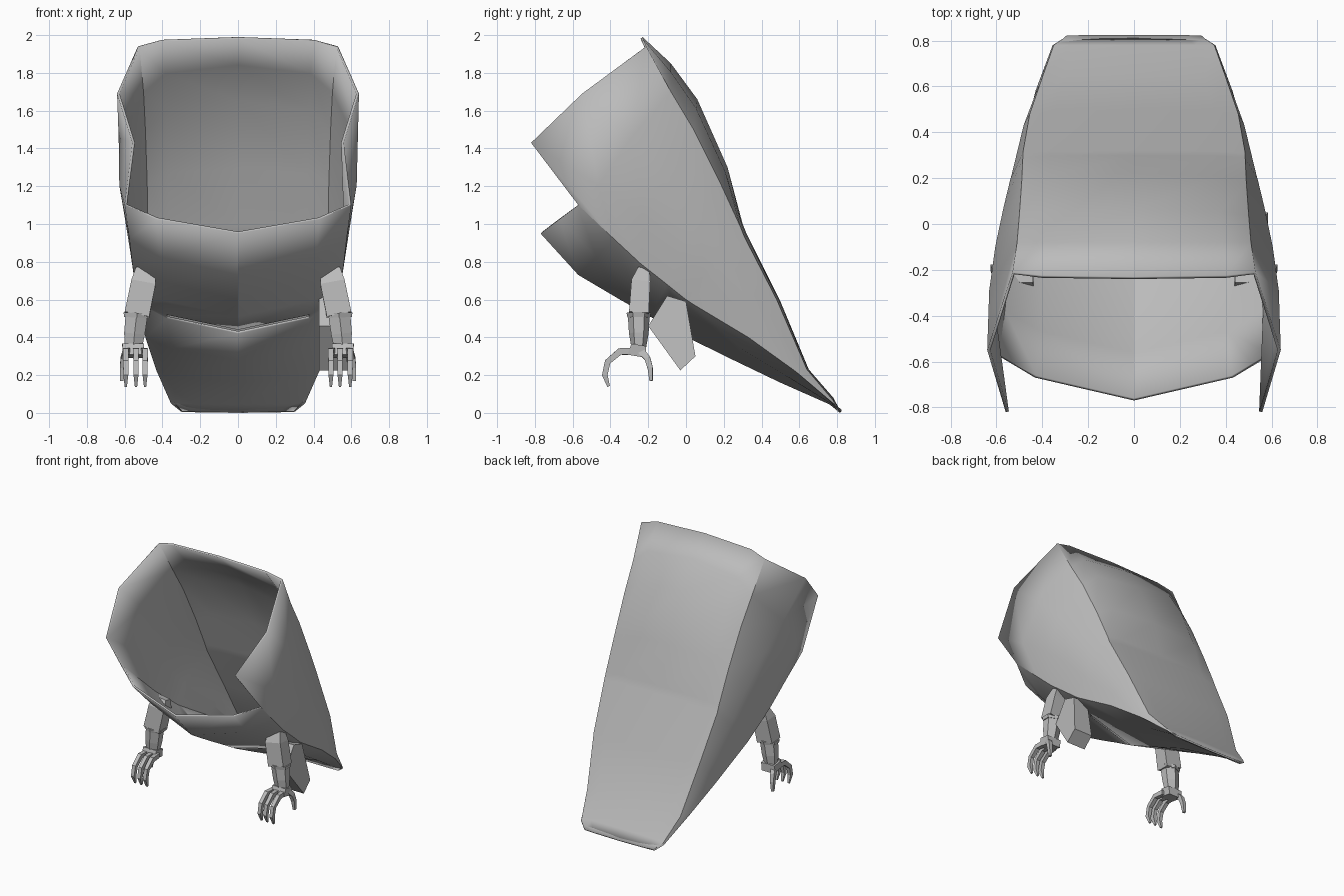
import bpy, bmesh, math
from mathutils import Vector

cube = bpy.data.objects.get("Cube")
if cube:
    bpy.data.objects.remove(cube)

grey = bpy.data.materials.new("plain_grey")
grey.use_nodes = True
GREY = (0.5, 0.5, 0.5, 1)
grey.diffuse_color = GREY
grey.node_tree.nodes["Principled BSDF"].inputs["Base Color"].default_value = GREY


def finish(name, bm, angle=None):
    """Turn a bmesh into a named grey object, optionally smooth shaded."""
    bmesh.ops.recalc_face_normals(bm, faces=bm.faces)
    mesh = bpy.data.meshes.new(name)
    bm.to_mesh(mesh)
    bm.free()
    mesh.materials.append(grey)
    obj = bpy.data.objects.new(name, mesh)
    bpy.context.collection.objects.link(obj)
    if angle:
        bpy.ops.object.select_all(action='DESELECT')
        obj.select_set(True)
        bpy.context.view_layer.objects.active = obj
        bpy.ops.object.shade_smooth_by_angle(angle=math.radians(angle))
    return obj


def tube(name, path, sizes, sides=4):
    """Tapered limb: sections of half width and half depth along a path."""
    bm = bmesh.new()
    rings = []
    pts = [Vector(p) for p in path]
    for i, p in enumerate(pts):
        axis = (pts[min(i + 1, len(pts) - 1)] - pts[max(i - 1, 0)]).normalized()
        depth = axis.cross(Vector((1, 0, 0))).normalized()
        width = depth.cross(axis)
        w, d = (s / math.cos(math.pi / sides) for s in sizes[i])
        angles = [math.tau * (k + 0.5) / sides for k in range(sides)]
        rings.append([bm.verts.new(p + width * w * math.cos(a) + depth * d * math.sin(a))
                      for a in angles])
    for a, b in zip(rings, rings[1:]):
        for k in range(sides):
            n = (k + 1) % sides
            bm.faces.new((a[k], a[n], b[n], b[k]))
    bm.faces.new(rings[0])
    bm.faces.new(rings[-1])
    return finish(name, bm)


# Rails of the shell from the opening to the tail
back = [(-.23, 1.99), (-.08, 1.85), (.06, 1.66), (.22, 1.3), (.3, 1.0),
        (.32, .95), (.5, .59), (.65, .23), (.78, .08), (.815, .014)]
back_edge = [(.53, -.21, 1.94), (.51, -.08, 1.7), (.5, .04, 1.5), (.49, .18, 1.22),
             (.485, .29, .98), (.485, .31, .93), (.455, .48, .6), (.4, .64, .23),
             (.35, .78, .065), (.3, .815, .012)]
belly_edge = [(.6, -.57, 1.1), (.575, -.38, .92), (.56, -.24, .79), (.545, -.1, .68),
              (.53, 0, .6), (.525, .03, .58), (.49, .33, .4), (.43, .58, .22),
              (.355, .78, .05), (.3, .815, .006)]
belly = [(-.77, .95), (-.57, .73), (-.35, .6), (-.19, .51), (-.07, .44),
         (-.035, .42), (.25, .28), (.5, .16), (.76, .045), (.815, 0)]
# Side wall: forward flare and outward bulge at each station
flare = [1, .5, .2, .05]
bulge_high = [.087, .1, .085, .06, .04, .035, .015]
bulge_low = [-.017, .075, .06, .045, .03, .025, .01]


def at(values, i):
    return values[i] if i < len(values) else 0


def half_ring(i):
    top = Vector((0, *back[i]))
    c, d = Vector(back_edge[i]), Vector(belly_edge[i])
    low = Vector((0, *belly[i]))
    shoulder = top.lerp(c, .3)
    shoulder.x = c.x * .76
    f = at(flare, i)
    high = c.lerp(d, 1 / 3) + Vector((at(bulge_high, i), -.22 * f, .03 * f))
    mid = c.lerp(d, 2 / 3) + Vector((at(bulge_low, i), -.37 * f, .05 * f))
    floor = low.lerp(d, .5)
    floor.x = d.x * .72
    return [top, shoulder, c, high, mid, d, floor, low]


# Hollow body shell with a slot across the belly
SLOT = 4
bm = bmesh.new()
rings = []
for i in range(len(back)):
    half = half_ring(i)
    other = [Vector((-p.x, p.y, p.z)) for p in half[-2:0:-1]]
    rings.append([bm.verts.new(p) for p in half + other])
count = len(rings[0])
for i, (a, b) in enumerate(zip(rings, rings[1:])):
    for k in range(count):
        if i == SLOT and k in (6, 7):
            continue
        n = (k + 1) % count
        bm.faces.new((a[k], a[n], b[n], b[k]))
shell = finish("body_shell", bm, 22)
# Orient the thickness inward from the outer surface
centre_face = min(shell.data.polygons, key=lambda p: (p.center - Vector((0, .2, 1.4))).length)
solid = shell.modifiers.new("thickness", 'SOLIDIFY')
solid.thickness = .014
solid.offset = -1 if centre_face.normal.y > 0 else 1

# Arms, hands and fingers on both sides
for side, s in (("left", 1), ("right", -1)):
    def limb(part, path, sizes, sides=4):
        tube(f"{side}_{part}", [(s * x, y, z) for x, y, z in path], sizes, sides)

    limb("sleeve", [(.49, -.225, .76), (.5, -.24, .69), (.535, -.25, .52)],
         [(.05, .03), (.065, .05), (.066, .052)])
    limb("cuff", [(.535, -.25, .53), (.536, -.25, .505)], [(.072, .056), (.066, .052)], 6)
    limb("forearm", [(.537, -.25, .515), (.548, -.25, .42), (.555, -.25, .34)],
         [(.058, .05), (.055, .045), (.045, .033)], 6)
    limb("palm", [(.555, -.25, .36), (.555, -.26, .3)], [(.058, .04), (.052, .05)])
    for i, x in enumerate((.5, .54, .585)):
        out = (x - .54) * .2
        limb(f"finger_{i + 1}",
             [(x, -.27, .325), (x + out, -.35, .325), (x + out, -.415, .27),
              (x + out, -.43, .2), (x + out, -.41, .14)],
             [(.016, .018), (.015, .018), (.014, .016), (.013, .015), (.006, .007)])
    limb("thumb", [(.59, -.24, .33), (.605, -.205, .29), (.612, -.19, .24), (.615, -.185, .17)],
         [(.018, .018), (.016, .016), (.014, .014), (.009, .009)])

# Angular pack behind the left arm
profile = [(-.2, .46), (-.03, .225), (.05, .3), (0, .59), (-.1, .62)]
bm = bmesh.new()
inner = bm.faces.new([bm.verts.new((.43, y, z)) for y, z in profile])
moved = bmesh.ops.extrude_face_region(bm, geom=[inner])["geom"]
for v in moved:
    if isinstance(v, bmesh.types.BMVert):
        v.co.x = .55 + .035 * (v.co.z < .4)
finish("left_side_pack", bm)
